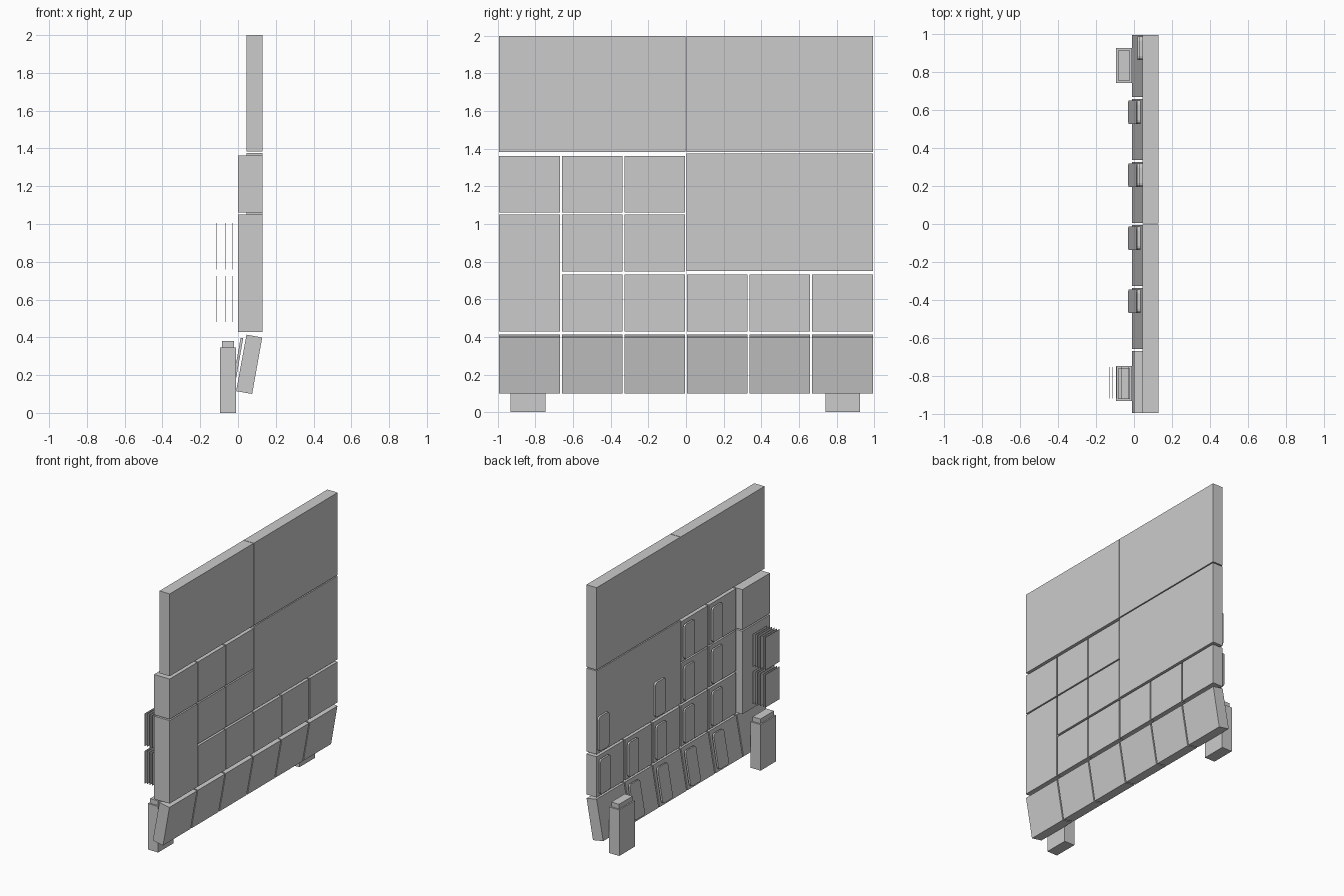
import bpy, bmesh, math
from mathutils import Matrix, Vector

cube = bpy.data.objects.get("Cube")
if cube:
    bpy.data.objects.remove(cube, do_unlink=True)

grey = bpy.data.materials.new("plain grey")
grey.use_nodes = True
colour = (0.6, 0.6, 0.6, 1)
grey.diffuse_color = colour
grey.node_tree.nodes["Principled BSDF"].inputs["Base Color"].default_value = colour


def finish(name, bm):
    bmesh.ops.recalc_face_normals(bm, faces=bm.faces)
    mesh = bpy.data.meshes.new(name)
    bm.to_mesh(mesh)
    bm.free()
    mesh.materials.append(grey)
    obj = bpy.data.objects.new(name, mesh)
    bpy.context.collection.objects.link(obj)
    return obj


def box(name, xs, ys, zs):
    """Block spanning the given ranges on each axis."""
    bm = bmesh.new()
    bmesh.ops.create_cube(bm, size=1)
    for v in bm.verts:
        v.co = Vector([(r[0] + r[1]) / 2 + c * (r[1] - r[0])
                       for r, c in zip((xs, ys, zs), v.co)])
    return finish(name, bm)


def slanted_block(name, profile, ys):
    """Extrude an x-z profile along y."""
    bm = bmesh.new()
    face = bm.faces.new([bm.verts.new((x, ys[0], z)) for x, z in profile])
    ext = bmesh.ops.extrude_face_region(bm, geom=[face])
    verts = [g for g in ext["geom"] if isinstance(g, bmesh.types.BMVert)]
    bmesh.ops.translate(bm, verts=verts, vec=(0, ys[1] - ys[0], 0))
    return finish(name, bm)


def cover_plate(name, centre, tilt=0):
    """Thin rear plate with rounded corners."""
    bm = bmesh.new()
    bmesh.ops.create_cube(bm, size=1)
    bmesh.ops.scale(bm, vec=(0.014, 0.122, 0.26), verts=bm.verts)
    edges = [e for e in bm.edges
             if abs(e.verts[0].co.x - e.verts[1].co.x) > 0.01]
    bmesh.ops.bevel(bm, geom=edges, offset=0.02, segments=3,
                    profile=0.5, affect='EDGES')
    bmesh.ops.transform(bm, verts=bm.verts,
                        matrix=Matrix.Translation(centre) @ Matrix.Rotation(tilt, 4, 'Y'))
    return finish(name, bm)


EDGE = 0.995
WALL = (0.045, 0.13)
DEEP = (0.0, 0.13)
GAP = 0.005
STEP = EDGE / 3
columns = [(-EDGE + i * STEP + GAP * (i > 0),
            -EDGE + (i + 1) * STEP - GAP * (i < 5)) for i in range(6)]
rows = {"upper": (1.06, 1.362), "middle": (0.747, 1.05), "lower": (0.428, 0.732)}

# Large upper panels and the big side panel
box("top_panel_front", WALL, (-EDGE, -0.002), (1.383, 2))
box("top_panel_back", WALL, (0.002, EDGE), (1.383, 2))
box("large_panel", WALL, (0.002, EDGE), (0.75, 1.375))

# Thick corner column
box("corner_block_upper", DEEP, columns[0], rows["upper"])
box("corner_block_lower", DEEP, columns[0], (0.428, 1.05))

# Small panels
for row, cols in (("upper", (1, 2)), ("middle", (1, 2)), ("lower", range(1, 6))):
    for c in cols:
        box(f"{row}_panel_{c}", WALL, columns[c], rows[row])

# Slanted bottom row
slant = [(0.045, 0.414), (0.128, 0.399), (0.075, 0.1), (-0.01, 0.115)]
for c, ys in enumerate(columns):
    slanted_block(f"slanted_panel_{c}", slant, ys)

# Rear cover plates, standing just off the panels
for row, cols in (("upper", (1, 2)), ("middle", (1, 2, 3, 5)), ("lower", range(1, 6))):
    for c in cols:
        y = columns[c][1] - 0.07
        x = 0.037 if row == "middle" and c > 2 else 0.026
        cover_plate(f"{row}_cover_{c}", (x, y, sum(rows[row]) / 2))
for c in range(1, 5):
    cover_plate(f"slanted_cover_{c}", (-0.002, columns[c][1] - 0.07, 0.268),
                math.radians(10))

# Feet with stepped tops
for side, y in (("front", -0.84), ("back", 0.834)):
    box(f"{side}_foot", (-0.095, -0.01), (y - 0.092, y + 0.092), (0, 0.345))
    box(f"{side}_foot_cap", (-0.085, -0.02), (y - 0.08, y + 0.08), (0.345, 0.38))

# Two stacks of thin upright sheets beside the corner column
for level, z in (("lower", 0.48), ("upper", 0.76)):
    for i, x in enumerate((-0.13, -0.112, -0.09, -0.068, -0.05, -0.028)):
        box(f"{level}_sheet_{i}", (x - 0.001, x + 0.001), (-0.918, -0.752), (z, z + 0.245))
